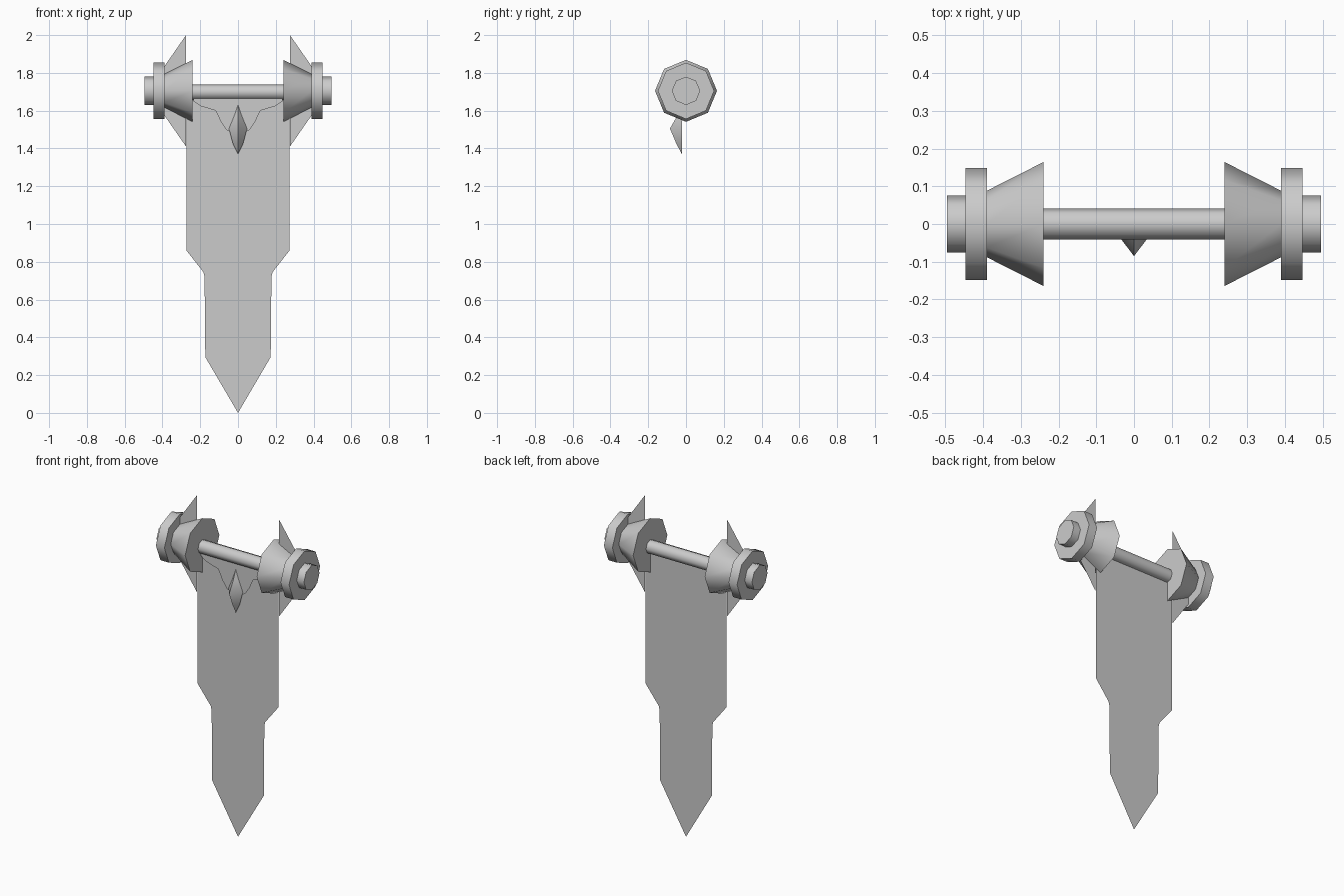
import bpy
import bmesh
import math

cube = bpy.data.objects.get("Cube")
if cube:
    bpy.data.objects.remove(cube, do_unlink=True)

grey = bpy.data.materials.new("plain grey")
grey.use_nodes = True
grey.diffuse_color = (0.6, 0.6, 0.6, 1)
grey.node_tree.nodes["Principled BSDF"].inputs["Base Color"].default_value = (0.6, 0.6, 0.6, 1)

AXIS_Z = 1.705


def flat_panel(name, outline, y=0.0):
    """Thin cloth or metal sheet from an (x, z) outline."""
    mesh = bpy.data.meshes.new(name)
    verts = [(x, y, z) for x, z in outline]
    mesh.from_pydata(verts, [], [range(len(verts))])
    mesh.materials.append(grey)
    obj = bpy.data.objects.new(name, mesh)
    bpy.context.collection.objects.link(obj)
    return obj


def mirrored(half):
    """Close a half outline that runs from top to bottom on +x."""
    return half + [(-x, z) for x, z in reversed(half) if x > 0]


def turned(name, x0, x1, r0, r1, z=AXIS_Z):
    """Eight-sided turned part lying along x."""
    bpy.ops.mesh.primitive_cone_add(
        vertices=8, radius1=r0, radius2=r1, depth=abs(x1 - x0),
        location=((x0 + x1) / 2, 0, z),
        rotation=(0, math.copysign(math.pi / 2, x1 - x0), 0))
    obj = bpy.context.object
    obj.name = name
    obj.data.materials.append(grey)
    bpy.ops.object.shade_smooth_by_angle(angle=math.radians(50))
    return obj


# Hanging banner, stepped in and pointed at the bottom
flat_panel("banner", mirrored([(0.273, 1.69), (0.273, 0.86), (0.183, 0.745),
                               (0.177, 0.72), (0.173, 0.295), (0, 0)]))

# Scalloped trim over the top of the banner
flat_panel("scalloped_trim", mirrored([(0.24, 1.69), (0.235, 1.65), (0.2, 1.625),
                                       (0.118, 1.6), (0.09, 1.54), (0.063, 1.5),
                                       (0.03, 1.48), (0, 1.44)]), -0.02)

# Crossbar with flared collars, discs, knobs and side fins
turned("crossbar", -0.25, 0.25, 0.041, 0.041, 1.698)
for side, s in (("left", 1), ("right", -1)):
    turned(side + "_flared_collar", s * 0.24, s * 0.39, 0.164, 0.088)
    turned(side + "_disc", s * 0.39, s * 0.447, 0.149, 0.149)
    turned(side + "_knob", s * 0.447, s * 0.495, 0.075, 0.075)
    flat_panel(side + "_fin", [(s * 0.275, 2.0), (s * 0.275, 1.41), (s * 0.48, 1.705)])

# Pointed pendant: triangular section, rows of (z, half width, depth)
rows = [(1.63, 0, 0), (1.57, 0.021, 0.026), (1.505, 0.048, 0.063),
        (1.425, 0.027, 0.029), (1.37, 0, 0)]
back = -0.022
bm = bmesh.new()
rings = []
for z, w, d in rows:
    points = [(-w, back, z), (0, back - d, z), (w, back, z)] if w else [(0, back, z)]
    rings.append([bm.verts.new(p) for p in points])
for a, b in zip(rings, rings[1:]):
    for i in range(3):
        j = (i + 1) % 3
        corners = [a[i % len(a)], a[j % len(a)], b[j % len(b)], b[i % len(b)]]
        bm.faces.new(list(dict.fromkeys(corners)))
bmesh.ops.recalc_face_normals(bm, faces=bm.faces)
mesh = bpy.data.meshes.new("pendant")
bm.to_mesh(mesh)
bm.free()
mesh.materials.append(grey)
pendant = bpy.data.objects.new("pendant", mesh)
bpy.context.collection.objects.link(pendant)
bpy.ops.object.select_all(action="DESELECT")
pendant.select_set(True)
bpy.context.view_layer.objects.active = pendant
bpy.ops.object.shade_smooth_by_angle(angle=math.radians(50))
